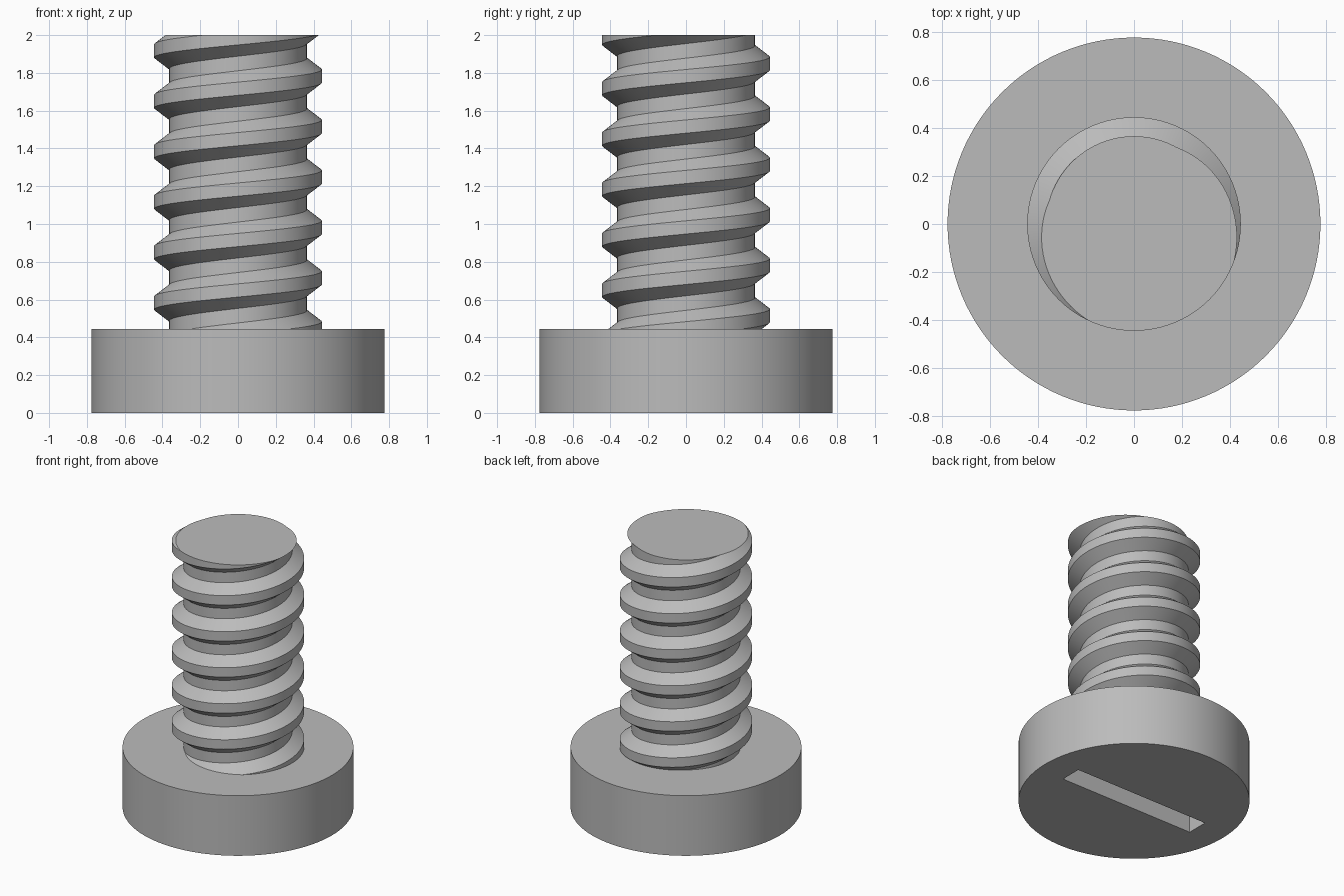
import bpy, bmesh, math

HEAD_R, HEAD_H = 0.775, 0.445
TOP = 2.0
PITCH = 0.267
CORE_R, CREST_R = 0.365, 0.444
CREST_Z = 0.715          # crest height at angle zero
STEPS = 96               # segments per turn

if "Cube" in bpy.data.objects:
    bpy.data.objects.remove(bpy.data.objects["Cube"], do_unlink=True)

steel = bpy.data.materials.new("grey steel")
steel.use_nodes = True
colour = (0.5, 0.5, 0.5, 1)
steel.diffuse_color = colour
steel.node_tree.nodes["Principled BSDF"].inputs["Base Color"].default_value = colour


def make_object(name, bm):
    bmesh.ops.recalc_face_normals(bm, faces=bm.faces)
    mesh = bpy.data.meshes.new(name)
    bm.to_mesh(mesh)
    bm.free()
    mesh.materials.append(steel)
    obj = bpy.data.objects.new(name, mesh)
    bpy.context.collection.objects.link(obj)
    return obj


def activate(obj):
    bpy.ops.object.select_all(action='DESELECT')
    obj.select_set(True)
    bpy.context.view_layer.objects.active = obj


def smooth(obj):
    activate(obj)
    bpy.ops.object.shade_smooth_by_angle(angle=math.radians(30))


# Head: a plain disc
bm = bmesh.new()
bmesh.ops.create_cone(bm, cap_ends=True, segments=128, radius1=HEAD_R,
                      radius2=HEAD_R, depth=HEAD_H)
bmesh.ops.translate(bm, verts=bm.verts, vec=(0, 0, HEAD_H / 2))
head = make_object("screw_head", bm)

# Driver slot cut into the underside
bm = bmesh.new()
bmesh.ops.create_cube(bm, size=1)
bmesh.ops.scale(bm, verts=bm.verts, vec=(1.11, 0.16, 0.4))
cutter = make_object("slot_cutter", bm)
cutter.hide_render = True
cut = head.modifiers.new("slot", 'BOOLEAN')
cut.operation = 'DIFFERENCE'
cut.solver = 'EXACT'
cut.object = cutter
activate(head)
bpy.ops.object.modifier_apply(modifier=cut.name)
bpy.data.objects.remove(cutter, do_unlink=True)
smooth(head)

# Threaded shank: four helical rails, each turn joined to the next
profile = [(CORE_R, -0.095), (CREST_R, -0.035), (CREST_R, 0.035), (CORE_R, 0.095)]
bm = bmesh.new()
rails = [[] for _ in profile]
first, last = -3 * STEPS, 7 * STEPS
for i in range(first, last + 1):
    a = 2 * math.pi * i / STEPS
    for rail, (r, dz) in zip(rails, profile):
        z = CREST_Z + PITCH * i / STEPS + dz
        rail.append(bm.verts.new((r * math.cos(a), r * math.sin(a), z)))
for i in range(last - first):
    for low, high in zip(rails, rails[1:]):
        bm.faces.new((low[i], low[i + 1], high[i + 1], high[i]))
    if i + STEPS < last - first:
        low, high, j = rails[-1], rails[0], i + STEPS
        bm.faces.new((low[i], low[i + 1], high[j + 1], high[j]))

# Trim both ends flat and cap them
for z, direction in ((HEAD_H - 0.03, -1), (TOP, 1)):
    bmesh.ops.bisect_plane(bm, geom=bm.verts[:] + bm.edges[:] + bm.faces[:],
                           dist=1e-6, plane_co=(0, 0, z),
                           plane_no=(0, 0, direction), clear_outer=True)
bmesh.ops.remove_doubles(bm, verts=bm.verts, dist=1e-5)
bmesh.ops.edgeloop_fill(bm, edges=[e for e in bm.edges if e.is_boundary])
smooth(make_object("threaded_shank", bm))
